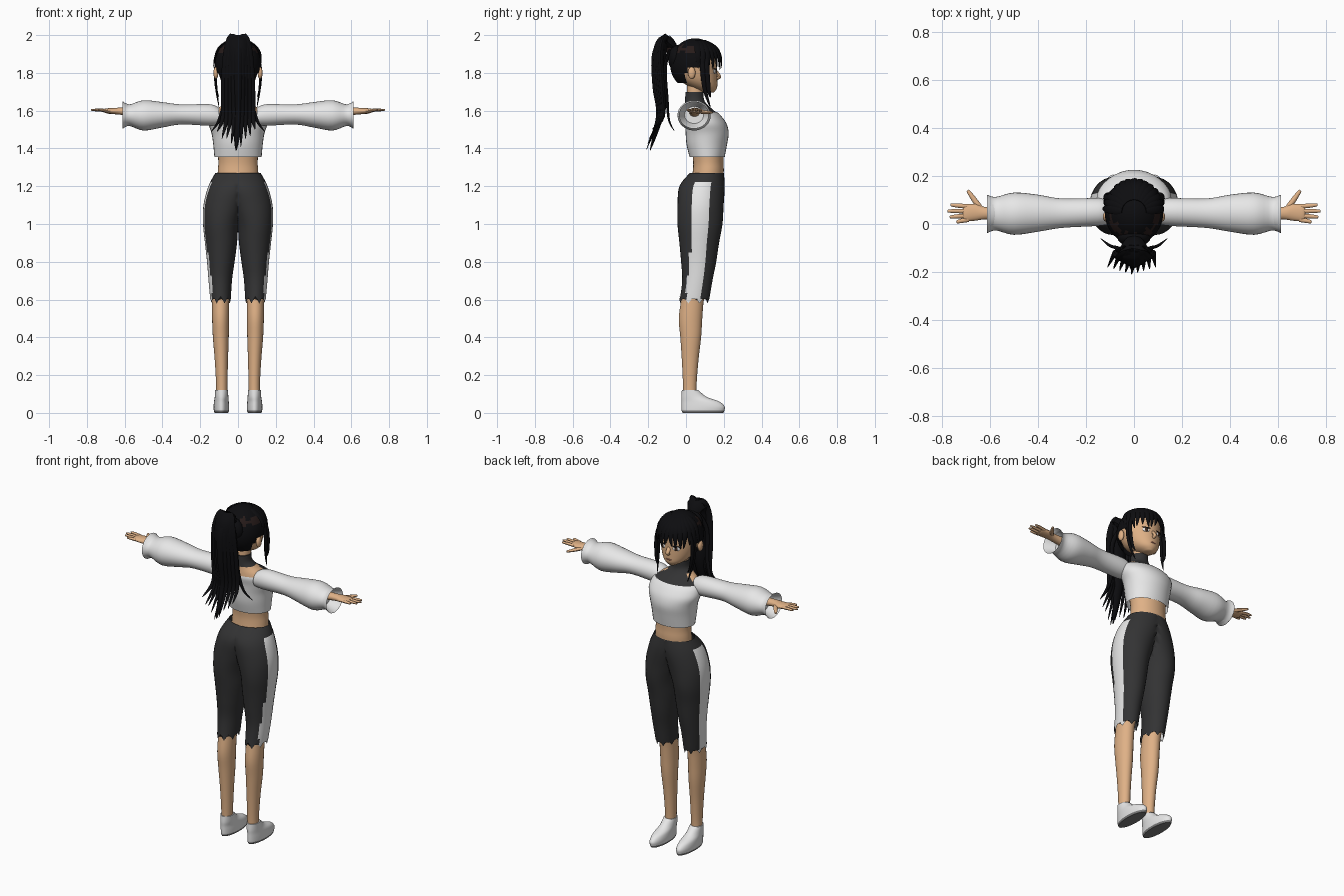
import bpy, bmesh, math, random
from mathutils import Vector

random.seed(4)
default_cube = bpy.data.objects.get("Cube")
if default_cube:
    bpy.data.objects.remove(default_cube, do_unlink=True)


def material(name, r, g, b):
    mat = bpy.data.materials.new(name)
    mat.use_nodes = True
    mat.diffuse_color = (r, g, b, 1)
    shader = next(n for n in mat.node_tree.nodes if n.type == 'BSDF_PRINCIPLED')
    shader.inputs["Base Color"].default_value = (r, g, b, 1)
    shader.inputs["Roughness"].default_value = .8
    return mat


SKIN = material("skin", .74, .44, .24)
WHITE = material("white cloth", .8, .8, .8)
CHARCOAL = material("charcoal cloth", .033, .033, .034)
BLACK_HAIR = material("black hair", .004, .004, .005)
BROWN_HAIR = material("brown hair", .02, .011, .01)
SOLE = material("grey sole", .2, .2, .2)
IRIS = material("brown eye", .05, .025, .015)
LIPS = material("lips", .5, .2, .14)


def spline(keys, sub):
    """Smooth curve through tuples of any length."""
    keys = [Vector(k) for k in keys]
    out = []
    for i in range(len(keys) - 1):
        a, b = keys[max(i - 1, 0)], keys[i]
        c, d = keys[i + 1], keys[min(i + 2, len(keys) - 1)]
        for k in range(sub):
            t = k / sub
            out.append(b + (c - a) * (t / 2) + (a * 2 - b * 5 + c * 4 - d) * (t * t / 2)
                       + (b * 3 - a - c * 3 + d) * (t ** 3 / 2))
    return out + [keys[-1]]


def skin_rings(bm, rings, cap=True):
    """Join rings of points with quads and close both ends."""
    rows = [[bm.verts.new(p) for p in ring] for ring in rings]
    n = len(rows[0])
    for low, high in zip(rows, rows[1:]):
        for i in range(n):
            j = (i + 1) % n
            bm.faces.new((low[i], low[j], high[j], high[i]))
    if cap:
        bm.faces.new(rows[0])
        bm.faces.new(rows[-1])


def finish(bm, name, mats, rule=None, mirror=False, angle=50):
    """Turn a bmesh into a smooth object, colouring faces by the rule."""
    bmesh.ops.recalc_face_normals(bm, faces=bm.faces)
    bm.normal_update()
    if rule:
        for face in bm.faces:
            face.material_index = int(rule(face.calc_center_median(), face.normal))
    mesh = bpy.data.meshes.new(name)
    bm.to_mesh(mesh)
    bm.free()
    for mat in mats:
        mesh.materials.append(mat)
    mesh.polygons.foreach_set("use_smooth", [True] * len(mesh.polygons))
    mesh.set_sharp_from_angle(angle=math.radians(angle))
    obj = bpy.data.objects.new(name, mesh)
    bpy.context.scene.collection.objects.link(obj)
    if mirror:
        obj.modifiers.new("other side", 'MIRROR')
    return obj


def loft_into(bm, keys, axis='z', seg=32, sub=4, cap=True, hem=None):
    """Keys are (position on axis, centre a, centre b, radius a, radius b)."""
    rings = []
    for row, (t, ca, cb, ra, rb) in enumerate(spline(keys, sub)):
        ring = []
        for i in range(seg):
            turn = math.tau * i / seg
            a, b = ca + ra * math.cos(turn), cb + rb * math.sin(turn)
            h = t + (hem(i) if hem and row == 0 else 0)
            ring.append((a, b, h) if axis == 'z' else (h, a, b))
        rings.append(ring)
    skin_rings(bm, rings, cap)


def loft(name, mats, keys, rule=None, mirror=False, **options):
    bm = bmesh.new()
    loft_into(bm, keys, **options)
    return finish(bm, name, mats, rule, mirror)


def strand(bm, path, width, thick, out, tip=.05, root=.5, seg=8):
    """Flattened tapering tube along a path, its flat side facing out."""
    pts = spline(path, 5)
    rings = []
    for i, p in enumerate(pts):
        s = i / (len(pts) - 1)
        along = (pts[min(i + 1, len(pts) - 1)] - pts[max(i - 1, 0)]).normalized()
        side = along.cross(Vector(out)).normalized()
        up = side.cross(along)
        f = min(1, root + s * 3) * (1 - (1 - tip) * s ** 3)
        rings.append([p + side * (math.cos(math.tau * k / seg) * width * f)
                      + up * (math.sin(math.tau * k / seg) * thick * f) for k in range(seg)])
    skin_rings(bm, rings)


def ellipsoid(name, mat, centre, radii, turn=0, mirror=False):
    bm = bmesh.new()
    bmesh.ops.create_uvsphere(bm, u_segments=20, v_segments=12, radius=1)
    c, s = math.cos(turn), math.sin(turn)
    for v in bm.verts:
        x, y, z = (v.co[i] * radii[i] for i in range(3))
        v.co = Vector(centre) + Vector((x * c - y * s, x * s + y * c, z))
    return finish(bm, name, [mat], mirror=mirror)


# Legs and waist
loft("lower_legs", [SKIN], [
    (.07, .087, .02, .03, .036), (.15, .086, .02, .03, .036), (.28, .088, .022, .035, .044),
    (.4, .091, .025, .042, .055), (.5, .092, .024, .045, .062), (.6, .092, .035, .046, .06),
    (.7, .092, .055, .05, .065)], mirror=True, seg=24)
loft("waist", [SKIN], [(1.2, 0, .11, .11, .085), (1.28, 0, .118, .107, .082),
                       (1.33, 0, .118, .104, .08), (1.4, 0, .115, .11, .085)])

# Cropped trousers: half bodies meeting at the middle, ragged hem, side stripe
bm = bmesh.new()
loft_into(bm, [
    (.58, .092, .042, .053, .078), (.7, .094, .06, .062, .08), (.8, .091, .067, .073, .093),
    (.9, .09, .07, .085, .105), (1, .09, .074, .095, .119), (1.1, .07, .077, .113, .122),
    (1.2, .03, .085, .127, .12), (1.27, 0, .11, .12, .09)],
    cap=False, hem=lambda i: abs(i % 4 - 2) * .018)
for v in bm.verts:
    v.co.x = max(v.co.x, 0)
inner = [f for f in bm.faces if all(v.co.x < .00001 for v in f.verts)]
bmesh.ops.delete(bm, geom=inner, context='FACES')
bmesh.ops.recalc_face_normals(bm, faces=bm.faces)
finish(bm, "cropped_trousers", [CHARCOAL, WHITE], mirror=True,
       rule=lambda c, n: c.z < 1.225 and n.x > .4 and abs(c.y - min(.08, .04 + (c.z - .6) * .1)) < .042)

# Shoes with soles and laces
loft("shoes", [WHITE, SOLE], [
    (0, .088, .09, .036, .108), (.012, .088, .09, .04, .113), (.035, .088, .09, .041, .114),
    (.06, .088, .076, .039, .1), (.085, .087, .042, .036, .067), (.12, .087, .022, .034, .044)],
    rule=lambda c, n: c.z < .01, mirror=True)
bm = bmesh.new()
for k in range(3):
    y, z = .085 + k * .022, .093 - k * .011
    strand(bm, [(.07, y, z - .008), (.088, y, z), (.106, y, z - .008)], .003, .003, (0, 0, 1), tip=1, root=1)
finish(bm, "shoe_laces", [WHITE], mirror=True)

# Upper body: cropped top, bare shoulders, dark bib and collar
loft("cropped_top", [WHITE], [
    (1.355, 0, .112, .125, .093), (1.42, 0, .11, .131, .107), (1.48, 0, .112, .14, .114),
    (1.53, 0, .105, .156, .11), (1.57, 0, .088, .152, .1), (1.592, 0, .078, .137, .087)], cap=False)
loft("shoulders_and_collar", [SKIN, CHARCOAL], [
    (1.5, 0, .1, .135, .1), (1.57, 0, .082, .144, .092), (1.6, 0, .07, .125, .079),
    (1.63, 0, .054, .082, .06), (1.66, 0, .045, .052, .05), (1.7, 0, .046, .047, .048)],
    rule=lambda c, n: c.y > .085 or c.z > 1.635)
loft("neck", [SKIN], [(1.64, 0, .045, .042, .042), (1.75, 0, .05, .042, .044)])

# Sleeves with flared cuffs folding inside
loft("puffed_sleeves", [WHITE], [
    (.1, .05, 1.57, .05, .045), (.15, .05, 1.577, .058, .057), (.3, .045, 1.58, .061, .053),
    (.4, .045, 1.578, .077, .067), (.5, .043, 1.575, .088, .08), (.575, .043, 1.576, .07, .057),
    (.61, .042, 1.577, .079, .072), (.6, .042, 1.577, .073, .065), (.55, .043, 1.577, .05, .045)],
    axis='x', mirror=True)

# Hands
bm = bmesh.new()
loft_into(bm, [(.53, .045, 1.59, .028, .025), (.62, .045, 1.597, .026, .019),
               (.66, .049, 1.598, .035, .016), (.7, .046, 1.6, .035, .012),
               (.712, .046, 1.6, .03, .008)], axis='x', seg=16)
for y, tip_y, tip_x in ((.073, .08, .765), (.054, .054, .778), (.035, .029, .768), (.018, .008, .74)):
    strand(bm, [(.69, y, 1.6), ((.7 + tip_x) / 2, (y + tip_y) / 2, 1.603), (tip_x, tip_y, 1.604)],
           .0095, .008, (0, 0, 1), tip=.5, root=1)
strand(bm, [(.64, .065, 1.595), (.665, .1, 1.592), (.693, .14, 1.59)], .012, .01, (0, 0, 1), tip=.45, root=1)
finish(bm, "hands", [SKIN], mirror=True)

# Head and face
loft("head", [SKIN], [
    (1.697, 0, .122, .022, .026), (1.72, 0, .098, .06, .066), (1.76, 0, .068, .09, .098),
    (1.82, 0, .052, .107, .113), (1.88, 0, .045, .11, .118), (1.94, 0, .045, .085, .09),
    (1.965, 0, .045, .04, .04)])
bm = bmesh.new()
strand(bm, [(0, .15, 1.815), (0, .167, 1.795), (0, .176, 1.778), (0, .158, 1.768)], .012, .01, (0, 1, 0), tip=.7)
finish(bm, "nose", [SKIN])
ellipsoid("ears", SKIN, (.117, .03, 1.8), (.013, .02, .032), mirror=True)
ellipsoid("eye_whites", WHITE, (.044, .154, 1.808), (.021, .005, .012), turn=-.35, mirror=True)
ellipsoid("irises", IRIS, (.044, .157, 1.808), (.01, .004, .012), turn=-.35, mirror=True)
ellipsoid("eyelashes", BLACK_HAIR, (.044, .156, 1.821), (.024, .005, .003), turn=-.35, mirror=True)
ellipsoid("mouth", LIPS, (0, .162, 1.738), (.02, .006, .005))

# Hair cap, open over the face, with a ragged brown sheen
bm = bmesh.new()
bmesh.ops.create_uvsphere(bm, u_segments=40, v_segments=28, radius=1)
for v in bm.verts:
    v.co = Vector((v.co.x * .122, v.co.y * .132 + .048, v.co.z * .138 + 1.845))


def bare(c):
    return c.z < (1.87 if c.y > .085 else 1.825 if c.y > 0 else 1.75)


bmesh.ops.delete(bm, geom=[f for f in bm.faces if bare(f.calc_center_median())], context='FACES')
finish(bm, "hair_cap", [BLACK_HAIR, BROWN_HAIR],
       rule=lambda c, n: abs(c.z - 1.925 - .012 * math.sin(c.x * 160)) < .014)

# Fringe and long side locks
bm = bmesh.new()
for i in range(15):
    a = math.radians(-84 + i * 12)
    sx, cy = math.sin(a), math.cos(a)
    end = 1.835 - random.uniform(0, .025)
    strand(bm, [(.05 * sx, .05 + .05 * cy, 1.972), (.1 * sx, .05 + .11 * cy, 1.935),
                (.122 * sx, .05 + .135 * cy, 1.885), (.122 * sx + random.uniform(-.012, .012), .05 + .138 * cy, end)],
           .019, .006, (sx, cy, 0))
finish(bm, "fringe", [BLACK_HAIR])
bm = bmesh.new()
for shift, end in ((0, 1.615), (.02, 1.67)):
    strand(bm, [(.105, .085 + shift, 1.9), (.12, .09 + shift, 1.81), (.114, .1 + shift, 1.71),
                (.1, .13, end)], .015, .008, (1, 0, 0))
finish(bm, "side_locks", [BLACK_HAIR], mirror=True)

# High ponytail with a tie and flicked ends
ellipsoid("hair_gather", BLACK_HAIR, (0, -.055, 1.88), (.07, .04, .07))
ellipsoid("hair_tie", BROWN_HAIR, (0, -.085, 1.93), (.036, .02, .04))
bm = bmesh.new()
strand(bm, [(0, -.06, 1.93), (0, -.11, 1.965), (0, -.14, 1.9), (0, -.135, 1.75),
            (0, -.13, 1.6), (-.01, -.19, 1.39)], .062, .038, (0, -1, 0))
for i in range(-4, 5):
    u = i / 4
    lift = abs(u)
    strand(bm, [(u * .02, -.06, 1.93), (u * .03, -.11, 1.985), (u * .055, -.165 + .03 * lift, 1.9),
                (u * .07, -.165 + .04 * lift, 1.73), (u * .078, -.15 + .03 * lift, 1.57),
                (u * .1 - .01, -.21 + .03 * lift, 1.375 + .1 * lift + random.uniform(0, .03))],
           .026, .016, (0, -1, 0))
for side in (-1, 1):
    strand(bm, [(side * .02, -.08, 1.94), (side * .06, -.11, 1.83), (side * .07, -.1, 1.66),
                (side * .1, -.09, 1.55), (side * .14, -.06, 1.49)], .014, .009, (0, -1, 0))
finish(bm, "ponytail", [BLACK_HAIR])
